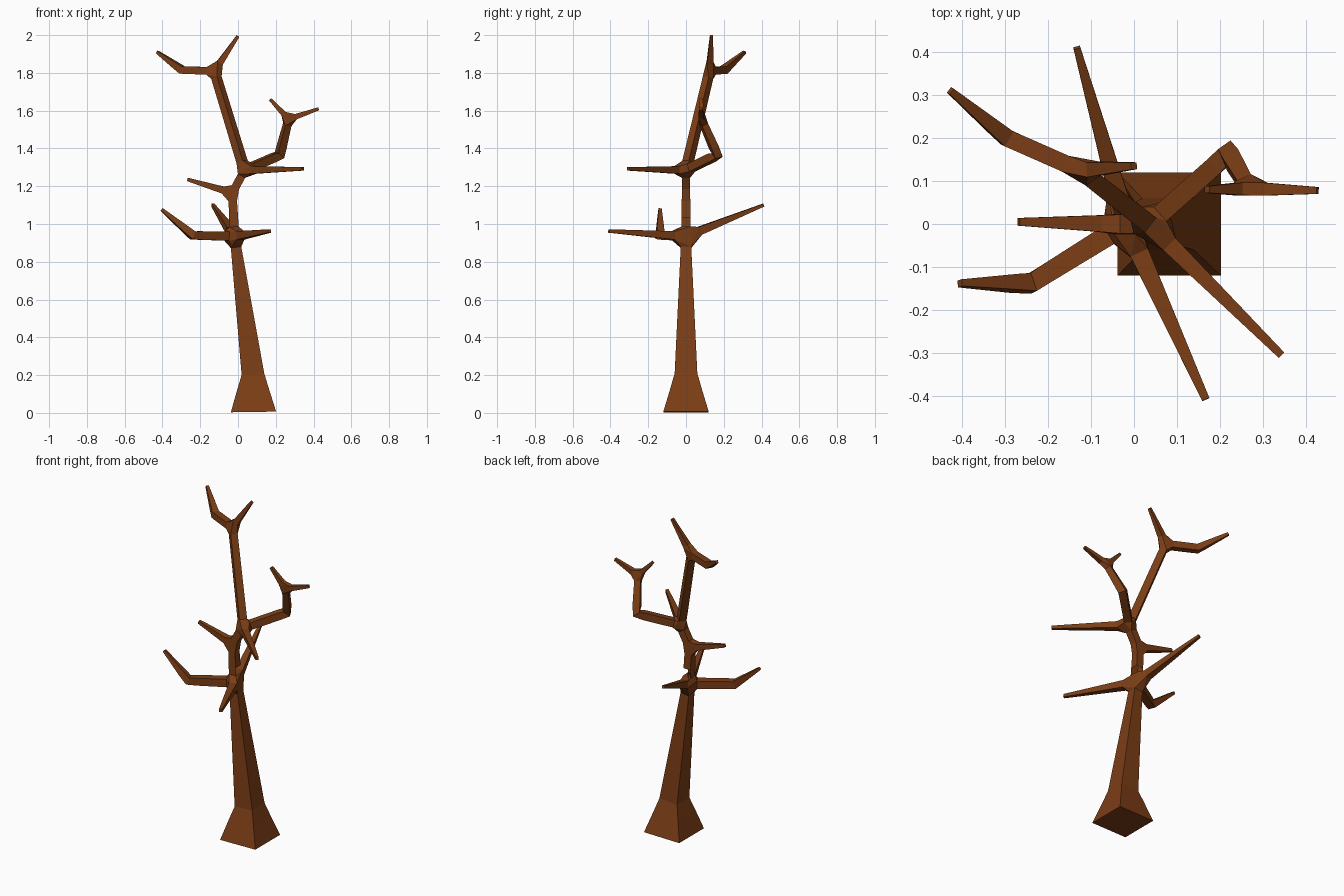
import bpy

if "Cube" in bpy.data.objects:
    bpy.data.objects.remove(bpy.data.objects["Cube"])

# Skeleton joints: name -> (position, half thickness, parent)
joints = {
    "base":     ((0.082, 0, 0.005), 0.12, None),
    "flare":    ((0.079, 0, 0.205), 0.06, "base"),
    # trunk forks
    "fork1":    ((-0.018, 0, 0.935), 0.025, "flare"),
    "fork2":    ((-0.03, 0, 1.165), 0.022, "fork1"),
    "fork3":    ((0.035, 0, 1.285), 0.022, "fork2"),
    # lowest branches
    "low_a":    ((-0.24, -0.138, 0.94), 0.022, "fork1"),
    "low_a_tip": ((-0.405, -0.138, 1.077), 0.008, "low_a"),
    "low_b_tip": ((0.167, -0.408, 0.963), 0.009, "fork1"),
    "low_c_tip": ((-0.133, 0.41, 1.1), 0.008, "fork1"),
    # middle branch
    "mid_tip":  ((-0.268, 0.005, 1.236), 0.009, "fork2"),
    # upper branches
    "up_a_tip": ((0.343, -0.305, 1.292), 0.009, "fork3"),
    "up_b":     ((0.22, 0.165, 1.365), 0.022, "fork3"),
    "up_b_fork": ((0.268, 0.082, 1.555), 0.017, "up_b"),
    "up_b_tip1": ((0.427, 0.078, 1.61), 0.008, "up_b_fork"),
    "up_b_tip2": ((0.17, 0.08, 1.66), 0.008, "up_b_fork"),
    # crown
    "crown":    ((-0.125, 0.125, 1.81), 0.02, "fork3"),
    "crown_tip1": ((0.0, 0.135, 1.995), 0.008, "crown"),
    "crown_b":  ((-0.295, 0.2, 1.815), 0.02, "crown"),
    "crown_tip2": ((-0.427, 0.31, 1.91), 0.008, "crown_b"),
}

names = list(joints)
edges = [(names.index(j[2]), i) for i, j in enumerate(joints.values()) if j[2]]
mesh = bpy.data.meshes.new("bare_tree")
mesh.from_pydata([j[0] for j in joints.values()], edges, [])
tree = bpy.data.objects.new("bare_tree", mesh)
bpy.context.collection.objects.link(tree)
bpy.context.view_layer.objects.active = tree
tree.select_set(True)

# Square-section skin around the skeleton
bpy.ops.object.modifier_add(type='SKIN')
skin = tree.modifiers[-1]
skin.branch_smoothing = 0
skin.use_smooth_shade = False
for i, j in enumerate(joints.values()):
    sv = mesh.skin_vertices[0].data[i]
    sv.radius = (j[1], j[1])
    sv.use_root = i == 0

# Bark
bark = bpy.data.materials.new("bark")
bark.diffuse_color = (0.20, 0.048, 0.008, 1)
bark.use_nodes = True
bark.node_tree.nodes["Principled BSDF"].inputs["Base Color"].default_value = bark.diffuse_color
mesh.materials.append(bark)
